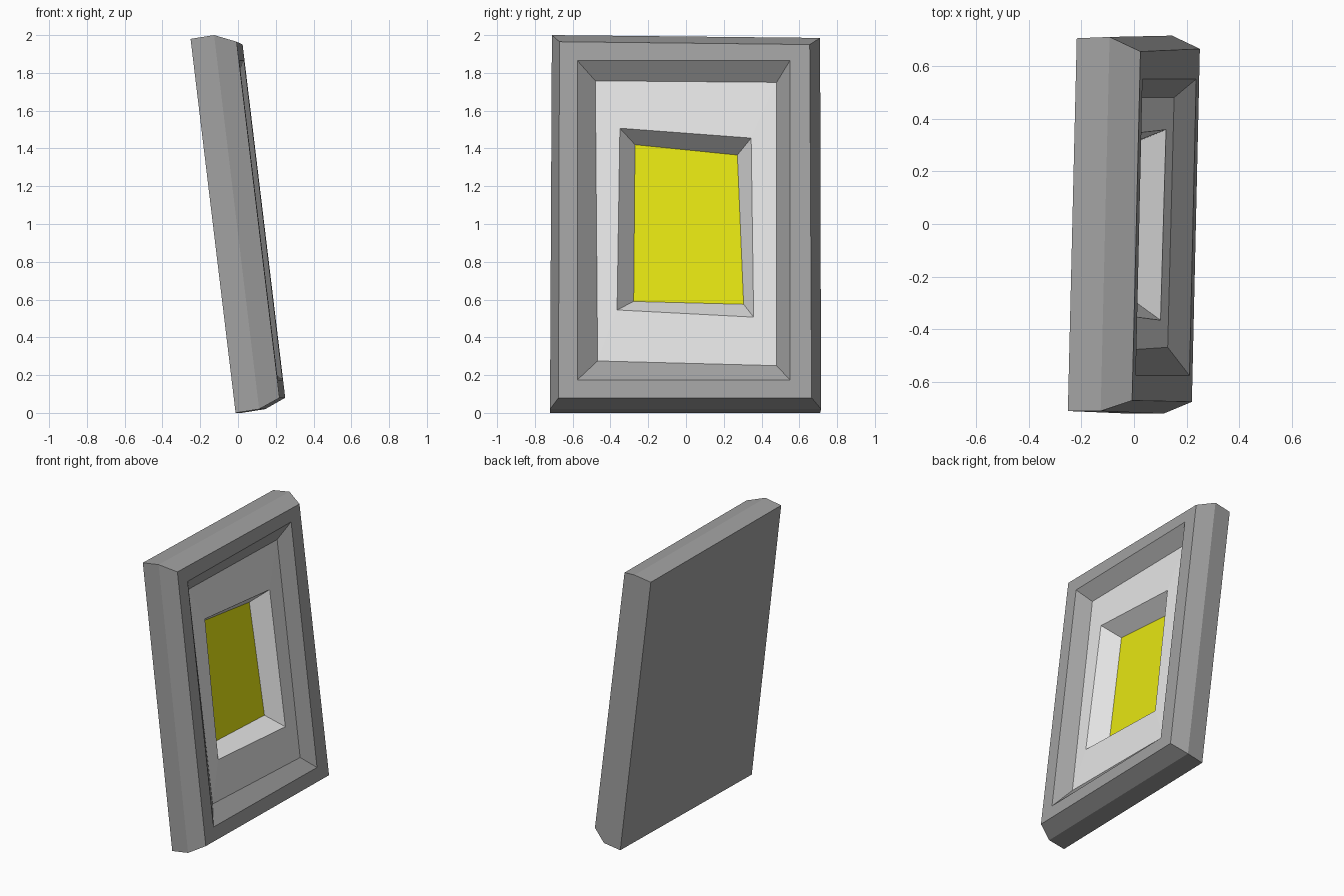
import bpy

cube = bpy.data.objects.get("Cube")
if cube:
    bpy.data.objects.remove(cube, do_unlink=True)


def material(name, rgb):
    mat = bpy.data.materials.new(name)
    mat.use_nodes = True
    mat.diffuse_color = (*rgb, 1)
    mat.node_tree.nodes["Principled BSDF"].inputs["Base Color"].default_value = (*rgb, 1)
    return mat


def ring(depth, *corners):
    """Four (y, z) corners set back by depth from the leaning front plane."""
    return [(0.2446 - 0.1205 * z + 0.0226 * y - depth, y, z) for y, z in corners]


def loft(name, mat, rings, cap_start=False, cap_end=False):
    """Join successive four-cornered rings with flat faces."""
    verts = [v for r in rings for v in r]
    faces = []
    for k in range(len(rings) - 1):
        a, b = 4 * k, 4 * k + 4
        for i in range(4):
            j = (i + 1) % 4
            faces.append((a + i, a + j, b + j, b + i))
    if cap_start:
        faces.append((3, 2, 1, 0))
    if cap_end:
        n = len(verts) - 4
        faces.append((n, n + 1, n + 2, n + 3))
    mesh = bpy.data.meshes.new(name)
    mesh.from_pydata(verts, [], faces)
    mesh.materials.append(mat)
    obj = bpy.data.objects.new(name, mesh)
    bpy.context.collection.objects.link(obj)
    return obj


frame_grey = material("frame grey", (0.36, 0.36, 0.36))
mount_white = material("mount pale grey", (0.8, 0.8, 0.8))
picture_yellow = material("picture yellow", (0.8, 0.8, 0.006))

# Corners run bottom left, bottom right, top right, top left
back = ring(0.241, (-0.72, 0), (0.71, 0), (0.705, 1.965), (-0.71, 1.98))
shoulder = ring(0.114, (-0.72, 0.02), (0.715, 0.02), (0.71, 1.985), (-0.71, 2))
front = ring(0, (-0.675, 0.08), (0.665, 0.08), (0.655, 1.95), (-0.67, 1.965))
lip = ring(0, (-0.575, 0.175), (0.55, 0.175), (0.55, 1.865), (-0.575, 1.865))
recess = ring(0.073, (-0.468, 0.275), (0.48, 0.25), (0.48, 1.75), (-0.48, 1.758))
opening = ring(0.07, (-0.365, 0.545), (0.358, 0.507), (0.345, 1.455), (-0.35, 1.507))
picture = ring(0.188, (-0.277, 0.59), (0.305, 0.575), (0.272, 1.365), (-0.27, 1.42))

# Bevelled frame with closed back, pale mount with deep opening, flat picture
loft("frame", frame_grey, [back, shoulder, front, lip, recess], cap_start=True)
loft("mount", mount_white, [recess, opening, picture])
loft("picture", picture_yellow, [picture], cap_end=True)
